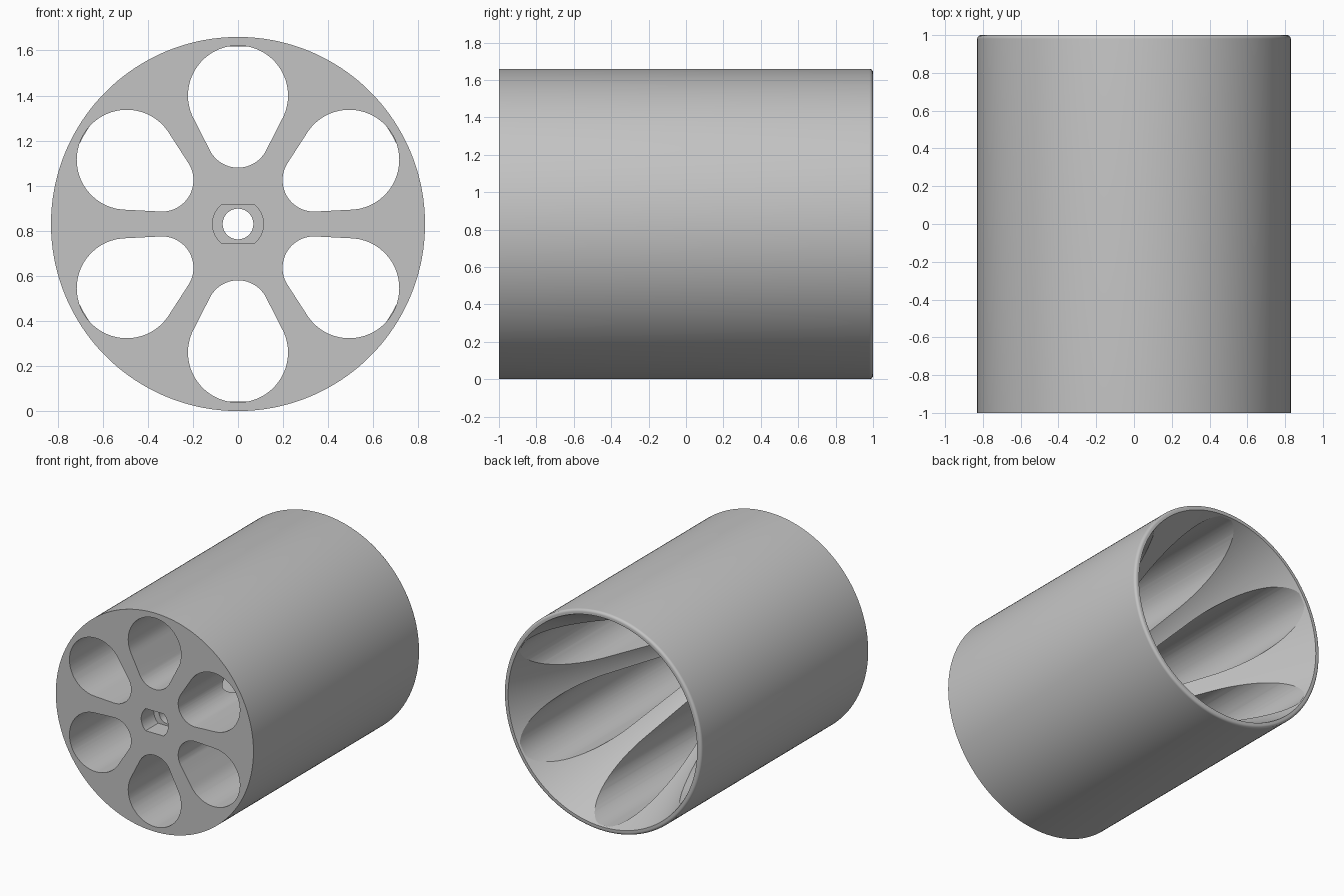
import bpy, bmesh
from math import sin, cos, pi, radians
from mathutils import Vector, Matrix

cube = bpy.data.objects.get("Cube")
if cube:
    bpy.data.objects.remove(cube, do_unlink=True)

RADIUS = 0.83
AXIS = Vector((0, 0, RADIUS))

grey = bpy.data.materials.new("plain_grey")
grey.use_nodes = True
colour = (0.55, 0.55, 0.55, 1)
grey.diffuse_color = colour
grey.node_tree.nodes["Principled BSDF"].inputs["Base Color"].default_value = colour


def make_object(name, bm):
    bmesh.ops.recalc_face_normals(bm, faces=bm.faces)
    mesh = bpy.data.meshes.new(name)
    bm.to_mesh(mesh)
    bm.free()
    mesh.materials.append(grey)
    obj = bpy.data.objects.new(name, mesh)
    bpy.context.collection.objects.link(obj)
    return obj


def lathe(name, profile, steps=180):
    """Revolve a closed (radius, y) loop about the horizontal axis."""
    bm = bmesh.new()
    rings = []
    for i in range(steps):
        a = 2 * pi * i / steps
        rings.append([bm.verts.new(AXIS + Vector((r * cos(a), y, r * sin(a))))
                      for r, y in profile])
    n = len(profile)
    for i in range(steps):
        a, b = rings[i], rings[(i + 1) % steps]
        for j in range(n):
            k = (j + 1) % n
            bm.faces.new((a[j], a[k], b[k], b[j]))
    return make_object(name, bm)


def prism(bm, outline, y0, y1, turn=0):
    """Extrude an (x, z) outline along y, turned about the axis."""
    rot = Matrix.Rotation(turn, 3, 'Y')
    ends = [[bm.verts.new(AXIS + rot @ Vector((x, y, z))) for x, z in outline]
            for y in (y0, y1)]
    bm.faces.new(ends[0])
    bm.faces.new(ends[1])
    n = len(outline)
    for i in range(n):
        k = (i + 1) % n
        bm.faces.new((ends[0][i], ends[0][k], ends[1][k], ends[1][i]))


def arc(cz, r, start, end, steps):
    angles = [radians(start + (end - start) * i / steps) for i in range(steps + 1)]
    return [(r * cos(a), cz + r * sin(a)) for a in angles]


def cut(target, cutter):
    mod = target.modifiers.new("cut", 'BOOLEAN')
    mod.operation = 'DIFFERENCE'
    mod.solver = 'EXACT'
    mod.object = cutter
    bpy.context.view_layer.objects.active = target
    bpy.ops.object.modifier_apply(modifier=mod.name)
    bpy.data.objects.remove(cutter, do_unlink=True)


# Shell: outer wall, rounded back rim, conical cavity, hub and bore
FILLET = 0.02
profile = [(0.068, -1), (RADIUS, -1)]
for i in range(7):
    a = pi / 2 * i / 6
    profile.append((RADIUS - FILLET + FILLET * cos(a), 1 - FILLET + FILLET * sin(a)))
profile += [(0.794, 1), (0.21, -0.6), (0.068, -0.6)]
drum = lathe("spoked_drum", profile)

# Six teardrop openings running the length of the drum
teardrop = arc(0.57, 0.222, -30, 210, 40) + arc(0.39, 0.14, 210, 330, 20)
bm = bmesh.new()
for i in range(6):
    prism(bm, teardrop, -1.1, 0.985, i * pi / 3)
cut(drum, make_object("teardrop_cutter", bm))

# Flat-sided shaft socket in the front of the hub
socket = arc(0, 0.113, -48, 48, 16) + arc(0, 0.113, 132, 228, 16)
bm = bmesh.new()
prism(bm, socket, -1.1, -0.85)
cut(drum, make_object("socket_cutter", bm))

# Smooth curved walls with crisp edges
bpy.ops.object.select_all(action='DESELECT')
drum.select_set(True)
bpy.context.view_layer.objects.active = drum
bpy.ops.object.shade_smooth_by_angle(angle=radians(18))
